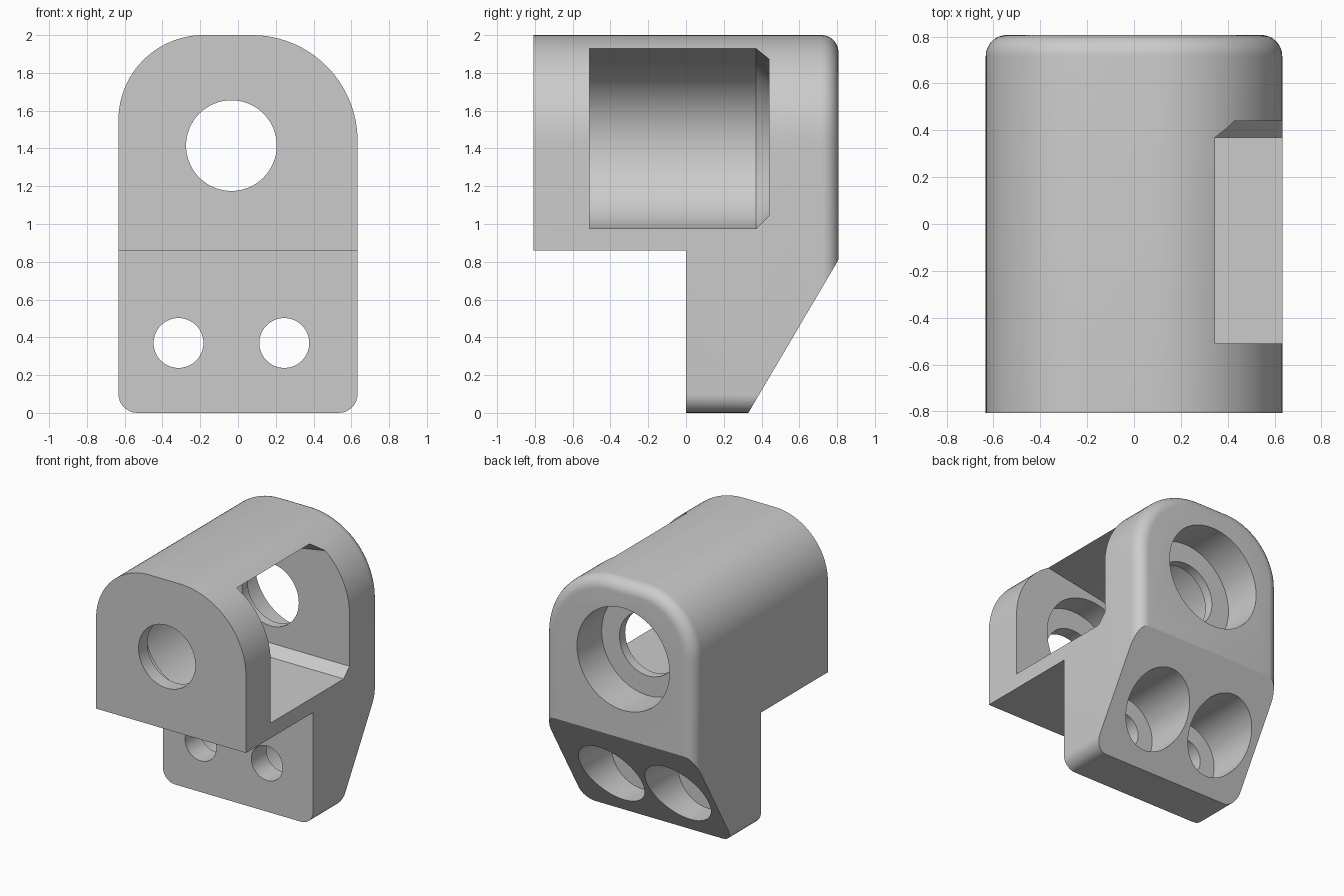
import bpy, bmesh, math

cube = bpy.data.objects.get("Cube")
if cube:
    bpy.data.objects.remove(cube, do_unlink=True)

W, D, H = 0.633, 0.807, 2.0          # half width, half depth, height
HOLE_X, HOLE_Z = -0.035, 1.415       # main bore axis
FILLET = 0.09

mat = bpy.data.materials.new("plain_grey")
mat.use_nodes = True
grey = (0.6, 0.6, 0.6, 1)
mat.diffuse_color = grey
mat.node_tree.nodes["Principled BSDF"].inputs["Base Color"].default_value = grey


def arc(cx, cz, r, start, end, n):
    angles = [math.radians(start + (end - start) * i / n) for i in range(n + 1)]
    return [(cx + r * math.cos(a), cz + r * math.sin(a)) for a in angles]


def loft(name, rings):
    """Solid through matching rings of 3D points, capped at both ends."""
    bm = bmesh.new()
    loops = [[bm.verts.new(p) for p in ring] for ring in rings]
    for a, b in zip(loops, loops[1:]):
        for i in range(len(a)):
            j = (i + 1) % len(a)
            bm.faces.new((a[i], a[j], b[j], b[i]))
    bm.faces.new(loops[0])
    bm.faces.new(loops[-1])
    bmesh.ops.recalc_face_normals(bm, faces=bm.faces)
    mesh = bpy.data.meshes.new(name)
    bm.to_mesh(mesh)
    bm.free()
    obj = bpy.data.objects.new(name, mesh)
    bpy.context.collection.objects.link(obj)
    mesh.materials.append(mat)
    return obj


def ring_y(points, y):
    return [(x, y, z) for x, z in points]


def cylinder(name, x, z, r, y0, y1):
    circle = arc(x, z, r, 0, 360, 64)[:-1]
    return loft(name, [ring_y(circle, y0), ring_y(circle, y1)])


def side_prism(name, points):
    return loft(name, [[(x, y, z) for y, z in points] for x in (-1, 1)])


def cut(body, cutter):
    cutter.hide_render = True
    mod = body.modifiers.new(cutter.name, 'BOOLEAN')
    mod.operation = 'DIFFERENCE'
    mod.solver = 'EXACT'
    mod.object = cutter
    bpy.context.view_layer.objects.active = body
    bpy.ops.object.modifier_apply(modifier=mod.name)
    bpy.data.objects.remove(cutter, do_unlink=True)


def outline(d):
    """Front outline with two different shoulder radii, inset by d."""
    left, right, foot = 0.45, 0.56, 0.1
    return (arc(W - right, H - right, right - d, 0, 90, 24)
            + arc(left - W, H - left, left - d, 90, 180, 24)
            + arc(foot - W, foot, foot - d, 180, 270, 8)
            + arc(W - foot, foot, foot - d, 270, 360, 8))


# Main body: extruded outline with a rounded back edge
rings = [ring_y(outline(0), -D)]
for i in range(9):
    a = math.radians(90 * i / 8)
    rings.append(ring_y(outline(FILLET * (1 - math.cos(a))),
                        D - FILLET + FILLET * math.sin(a)))
body = loft("bracket_body", rings)

# Step under the front and slope behind the foot
cut(body, side_prism("front_step", [(-1, -1), (0, -1), (0, 0.86), (-1, 0.86)]))
slope = 0.81 / (D - 0.33)
cut(body, side_prism("back_slope", [(0.33 - 0.5 / slope, -0.5), (2, -0.5),
                                    (2, slope * 1.67), (0.33, 0)]))


# Side pocket: round inner wall, flat floor, rising ceiling, chamfered back
def pocket(r):
    points = arc(HOLE_X, HOLE_Z, r, 100, 270, 40)
    x, z = points[0]
    return points + [(1, HOLE_Z - r), (1, z + (1 - x) * math.tan(math.radians(10)))]


cut(body, loft("side_pocket", [ring_y(pocket(0.44), -0.51),
                               ring_y(pocket(0.44), 0.37),
                               ring_y(pocket(0.37), 0.44)]))

# Main bore with a counterbore in each wall
cut(body, cylinder("main_bore", HOLE_X, HOLE_Z, 0.24, -1, 1))
cut(body, cylinder("back_counterbore", HOLE_X, HOLE_Z, 0.39, 0.51, 1))
cut(body, cylinder("front_counterbore", HOLE_X, HOLE_Z, 0.39, -0.7, -0.4))

# Two screw holes, counterbored from the slope
for x in (-0.315, 0.245):
    cut(body, cylinder("screw_hole", x, 0.37, 0.132, -0.3, 1))
    cut(body, cylinder("screw_counterbore", x, 0.37, 0.258, 0.18, 1))

bpy.ops.object.select_all(action='DESELECT')
body.select_set(True)
bpy.context.view_layer.objects.active = body
bpy.ops.object.shade_smooth_by_angle(angle=math.radians(30))
